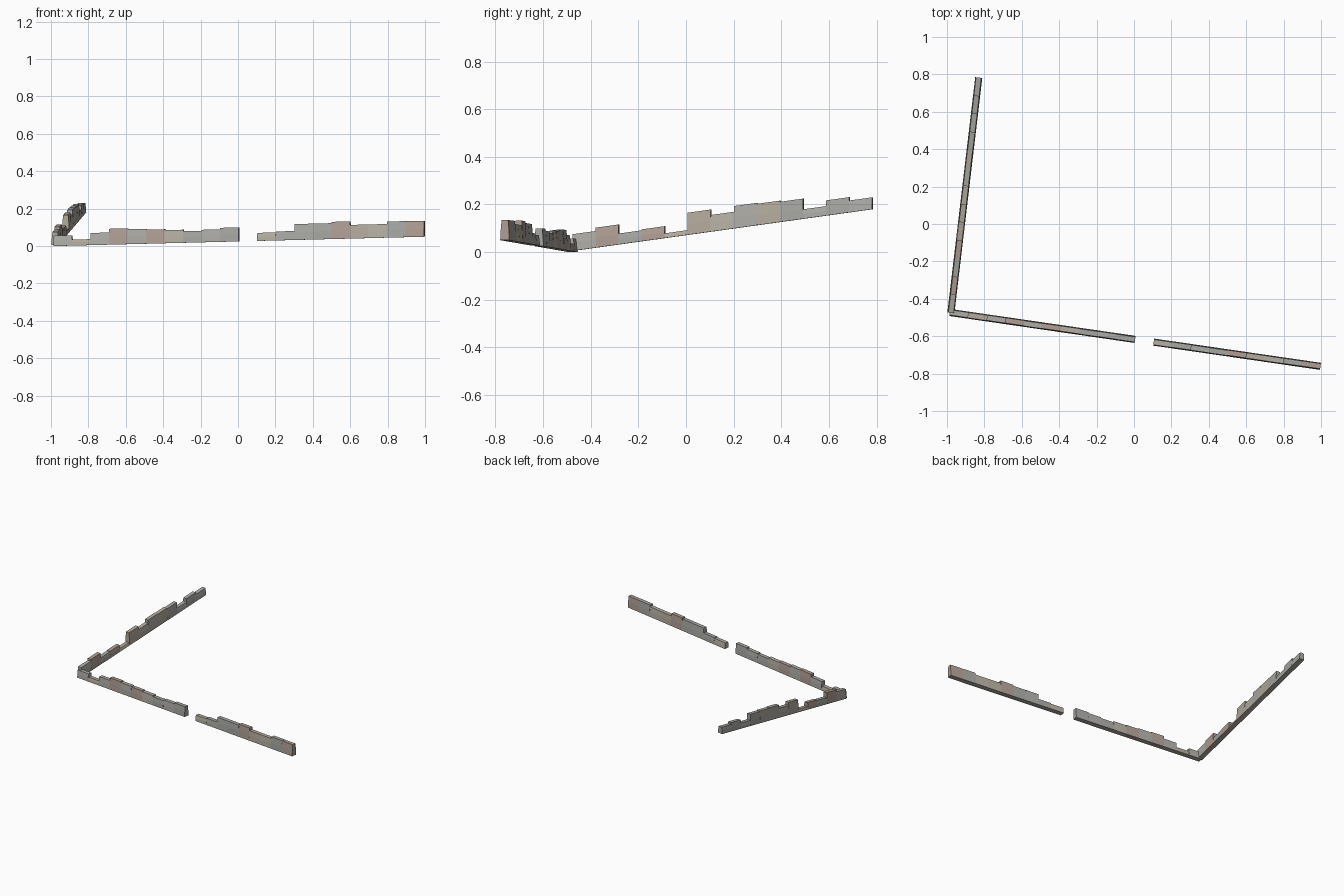
import bpy
import random
from mathutils import Vector

if "Cube" in bpy.data.objects:
    bpy.data.objects.remove(bpy.data.objects["Cube"])

random.seed(4)

# Weathered stone tints
TINTS = [(0.42, 0.41, 0.38), (0.46, 0.43, 0.37), (0.38, 0.38, 0.36),
         (0.45, 0.40, 0.33), (0.43, 0.34, 0.30), (0.40, 0.40, 0.38)]
mats = []
for i, c in enumerate(TINTS):
    m = bpy.data.materials.new(f"stone_{i}")
    m.diffuse_color = (*c, 1)
    m.use_nodes = True
    m.node_tree.nodes["Principled BSDF"].inputs["Base Color"].default_value = m.diffuse_color
    mats.append(m)


def wall_block(name, a, b, height):
    """Tapered wall section sheared along the sloping ground from a to b."""
    d = b - a
    side = Vector((d.y, -d.x, 0)).normalized()
    j = random.uniform(-0.0008, 0.0008)
    # Cross-section: broad foot, slightly battered sides, narrow top
    profile = [(0.019, 0), (0.0175 + j, 0.5), (0.014 + j, 1.0),
               (-0.014 + j, 1.0), (-0.0175 + j, 0.5), (-0.019, 0)]
    n = len(profile)
    verts = [p + side * s + Vector((0, 0, height * t))
             for p in (a, b) for s, t in profile]
    faces = [tuple(range(n - 1, -1, -1)), tuple(range(n, 2 * n))]
    faces += [(i, (i + 1) % n, n + (i + 1) % n, n + i) for i in range(n)]
    me = bpy.data.meshes.new(name)
    me.from_pydata(verts, [], faces)
    me.update()
    # Consistent outward normals
    import bmesh
    bm = bmesh.new()
    bm.from_mesh(me)
    bmesh.ops.recalc_face_normals(bm, faces=bm.faces)
    bm.to_mesh(me)
    bm.free()
    me.materials.append(random.choice(mats))
    ob = bpy.data.objects.new(name, me)
    bpy.context.collection.objects.link(ob)


def wall(name, start, end, heights):
    """Row of equal blocks; a height of 0 leaves a gap."""
    start, end = Vector(start), Vector(end)
    n = len(heights)
    for i, h in enumerate(heights):
        if h:
            wall_block(f"{name}_{i}", start.lerp(end, i / n),
                       start.lerp(end, (i + 1) / n), h)


# Long front wall with a gateway gap
wall("front_wall", (-0.985, -0.473, 0.0), (0.997, -0.761, 0.05),
     [0.055, 0.032, 0.065, 0.085, 0.080, 0.075, 0.070, 0.062, 0.067, 0.075,
      0, 0.043, 0.048, 0.085, 0.085, 0.092, 0.073, 0.073, 0.086, 0.085])

# Side wall climbing the slope toward the back
wall("side_wall", (-0.979, -0.475, 0.005), (-0.83, 0.783, 0.18),
     [0.070, 0.084, 0.046, 0.050, 0.020, 0.093, 0.070,
      0.094, 0.090, 0.085, 0.040, 0.064, 0.050])
